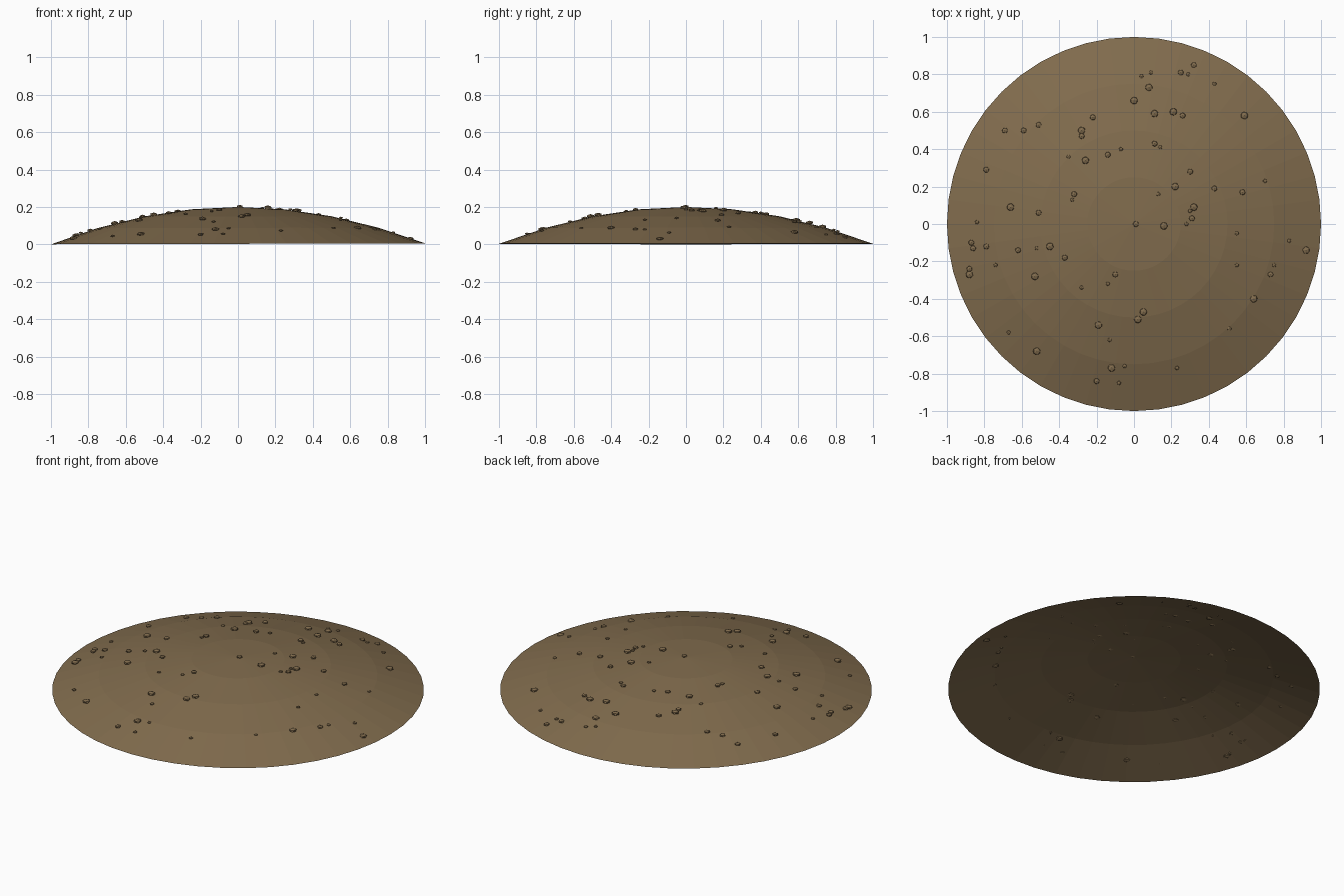
import bpy, bmesh, math, random
from mathutils import Matrix

if "Cube" in bpy.data.objects:
    bpy.data.objects.remove(bpy.data.objects["Cube"])

random.seed(4)
SIDES, RINGS, HEIGHT = 48, 4, 0.2

soil = bpy.data.materials.new("soil")
soil.diffuse_color = (0.22, 0.15, 0.075, 1)
soil.use_nodes = True
soil.node_tree.nodes["Principled BSDF"].inputs["Base Color"].default_value = soil.diffuse_color


def surface(r):
    return HEIGHT * (1 - r * r)


def finish(bm, name):
    mesh = bpy.data.meshes.new(name)
    bm.to_mesh(mesh)
    bm.free()
    mesh.materials.append(soil)
    obj = bpy.data.objects.new(name, mesh)
    bpy.context.collection.objects.link(obj)


# mound: open shallow dome with a slightly uneven rim
bm = bmesh.new()
top = bm.verts.new((0, 0, HEIGHT))
previous = None
for i in range(1, RINGS + 1):
    r = i / RINGS
    ring = []
    for s in range(SIDES):
        a = 2 * math.pi * s / SIDES
        lift = 0.003 + 0.002 * math.cos(a) + 0.001 * math.cos(5 * a)
        ring.append(bm.verts.new((r * math.cos(a), r * math.sin(a), surface(r) + lift * r ** 4)))
    for s in range(SIDES):
        n = (s + 1) % SIDES
        if previous:
            bm.faces.new((previous[s], ring[s], ring[n], previous[n]))
        else:
            bm.faces.new((top, ring[s], ring[n]))
    previous = ring
finish(bm, "mound")

# pebbles: flattened clods grouped by size
big = [(0, .66), (.08, .73), (-.28, .5), (-.26, .34), (.22, .2), (-.66, .09), (.64, -.4),
       (-.52, -.68), (-.12, -.77), (.02, -.51), (-.88, -.27), (.92, -.14), (.32, .09),
       (.16, -.01), (.05, -.47), (-.45, -.12), (-.53, -.28), (.21, .6), (.11, .59),
       (.59, .58), (-.19, -.54)]
medium = [(.32, .85), (.26, .58), (-.22, .57), (-.51, .53), (-.59, .5), (-.69, .5), (-.79, .29),
          (-.14, .37), (.11, .43), (.43, .19), (.58, .17), (-.32, .16), (-.51, .06),
          (-.79, -.12), (-.86, -.13), (-.88, -.24), (-.62, -.14), (-.37, -.18), (-.1, -.27),
          (.31, .03), (.73, -.27), (-.2, -.84), (-.28, .47), (.01, 0), (.25, .81),
          (-.87, -.1), (.3, .28)]
small = [(.04, .79), (.09, .81), (.29, .8), (.43, .75), (-.35, .36), (-.07, .4), (.14, .41),
         (.13, .16), (-.33, .13), (.7, .23), (.55, -.05), (.83, -.09), (.75, -.22),
         (.55, -.22), (.28, 0), (-.84, .01), (-.52, -.13), (-.74, -.22), (-.28, -.34),
         (-.14, -.32), (-.67, -.58), (-.13, -.62), (-.05, -.76), (-.08, -.85),
         (.23, -.77), (.51, -.56), (.3, .07)]

for label, size, spots in (("big", .022, big), ("medium", .017, medium), ("small", .012, small)):
    bm = bmesh.new()
    for x, y in spots:
        place = (Matrix.Translation((x, y, surface(math.hypot(x, y)) + .003))
                 @ Matrix.Diagonal((1, 1, .5, 1))
                 @ Matrix.Rotation(random.uniform(0, math.tau), 4, 'Z'))
        bmesh.ops.create_icosphere(bm, subdivisions=1, radius=size, matrix=place)
    finish(bm, label + "_pebbles")
